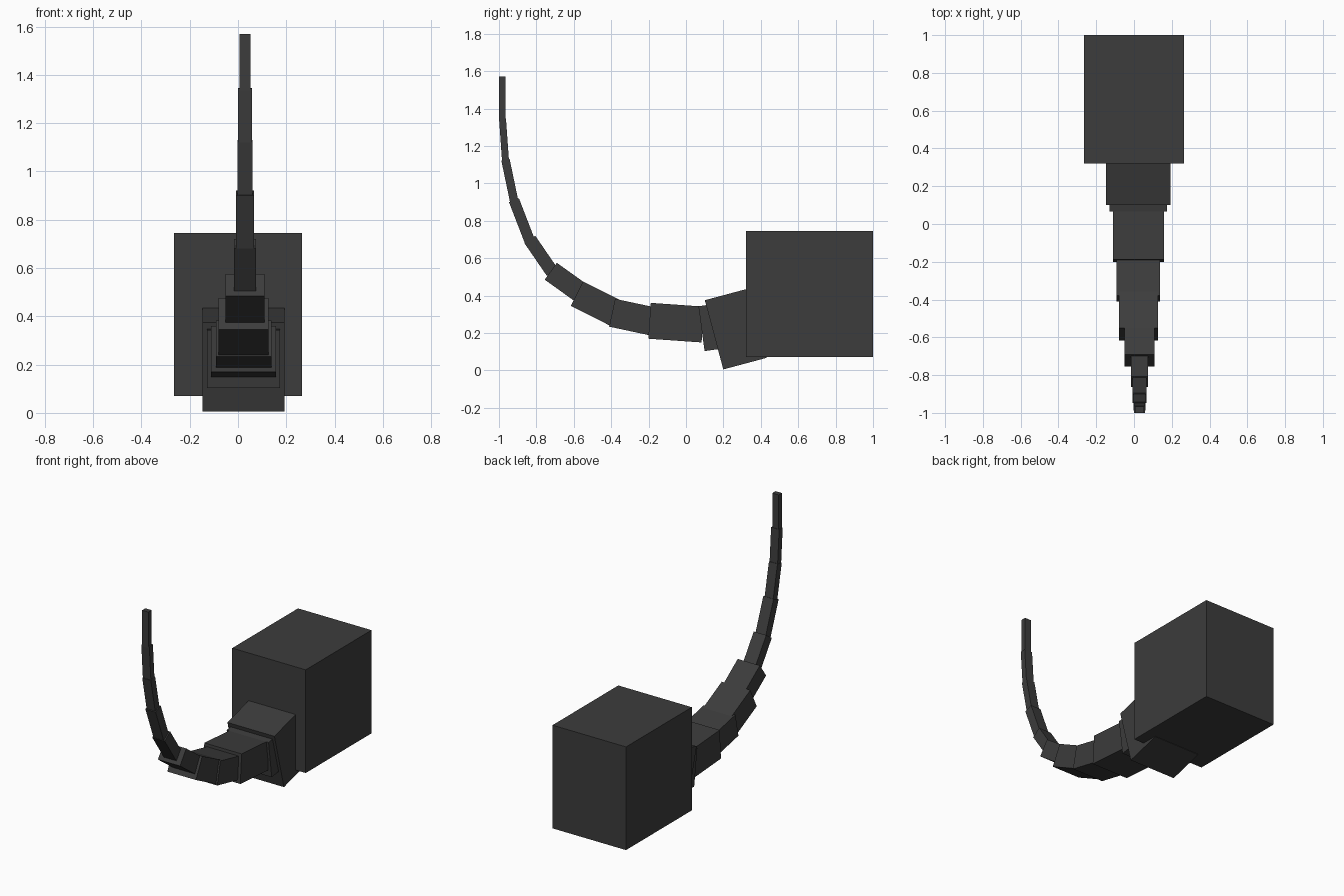
import bpy
import math
from mathutils import Vector

default_cube = bpy.data.objects.get("Cube")
if default_cube:
    bpy.data.objects.remove(default_cube, do_unlink=True)

# One charcoal colour for the whole model
charcoal = bpy.data.materials.new("charcoal")
charcoal.use_nodes = True
charcoal.diffuse_color = (0.045, 0.045, 0.045, 1)
charcoal.node_tree.nodes["Principled BSDF"].inputs["Base Color"].default_value = charcoal.diffuse_color


def add_box(name, location, size, tilt=0):
    """Box with its size baked into the mesh, tilted about the x axis."""
    bpy.ops.mesh.primitive_cube_add(size=1, location=location)
    box = bpy.context.object
    box.name = name
    box.data.name = name
    for vertex in box.data.vertices:
        vertex.co = [co * side for co, side in zip(vertex.co, size)]
    box.rotation_euler.x = tilt
    box.data.materials.append(charcoal)
    return box


def add_segment(name, tip, root, thickness, width, center_x):
    """Tilted box running from root to tip, both given as (y, z)."""
    tip, root = Vector(tip), Vector(root)
    run = root - tip
    middle = (tip + root) / 2
    add_box(name, (center_x, middle.x, middle.y),
            (width, run.length, thickness), math.atan2(run.y, run.x))


# Body block
add_box("body_block", (0, 0.66, 0.408), (0.532, 0.68, 0.675))

# Tail segments from the body to the tip: tip end, root end, thickness, width
tail = [
    ((0.15, 0.19), (0.382, 0.252), 0.383, 0.34),
    ((0.083, 0.223), (0.2, 0.239), 0.242, 0.303),
    ((-0.195, 0.265), (0.09, 0.245), 0.192, 0.27),
    ((-0.395, 0.308), (-0.17, 0.26), 0.152, 0.23),
    ((-0.583, 0.41), (-0.375, 0.305), 0.146, 0.207),
    ((-0.723, 0.53), (-0.56, 0.413), 0.111, 0.16),
    ((-0.835, 0.7), (-0.715, 0.525), 0.07, 0.09),
    ((-0.92, 0.91), (-0.835, 0.69), 0.057, 0.074),
    ((-0.965, 1.125), (-0.918, 0.9), 0.045, 0.062),
    ((-0.981, 1.345), (-0.965, 1.12), 0.037, 0.058),
    ((-0.983, 1.57), (-0.983, 1.335), 0.034, 0.046),
]
for number, (tip, root, thickness, width) in enumerate(tail, start=1):
    # The tail sits slightly off the body's centre line
    center_x = 0.023 if number < len(tail) / 2 else 0.029
    add_segment(f"tail_segment_{number}", tip, root, thickness, width, center_x)
